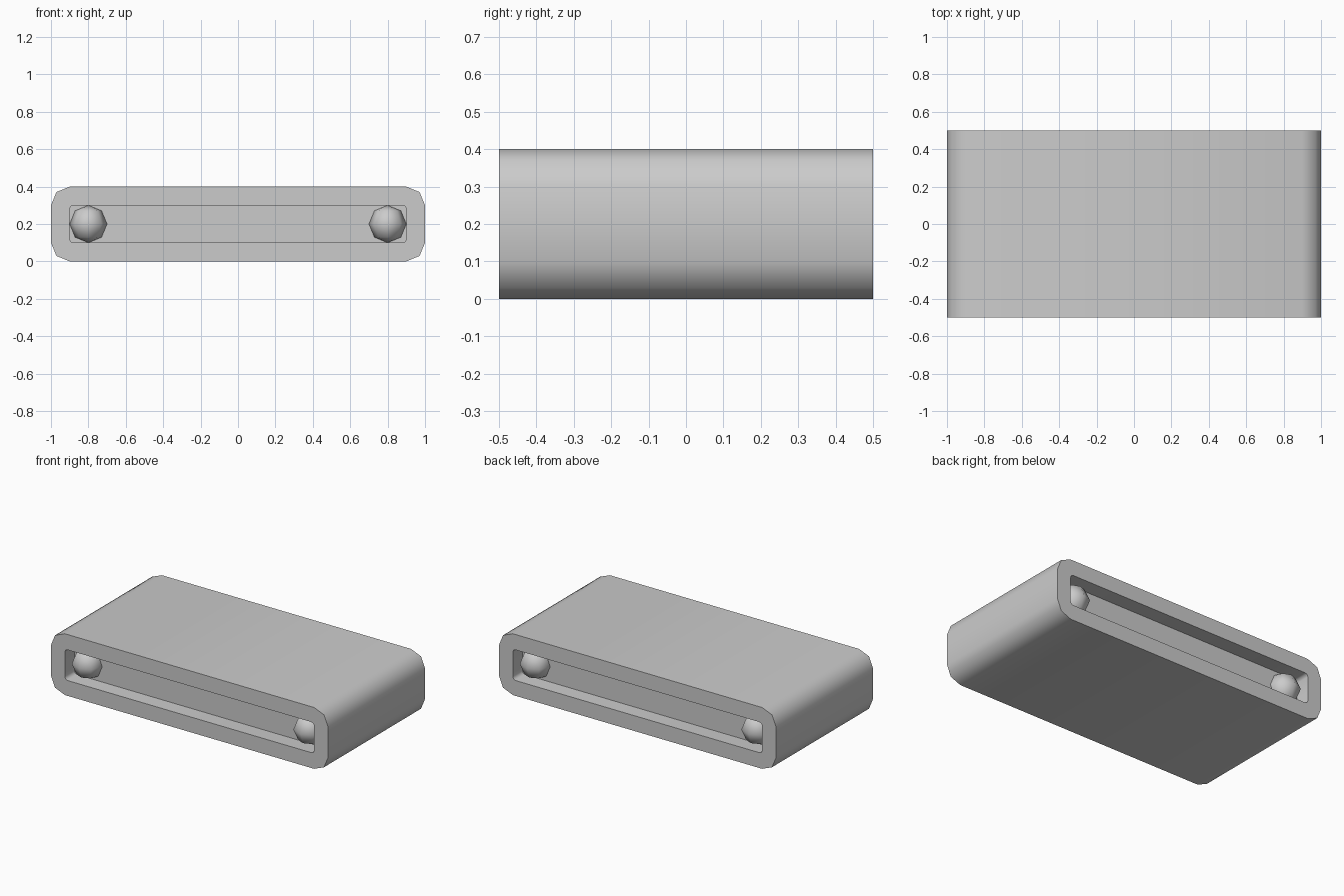
import bpy, bmesh
from math import sin, cos, pi, radians

if "Cube" in bpy.data.objects:
    bpy.data.objects.remove(bpy.data.objects["Cube"])


def rounded_rect(half_w, half_h, r, y, segs=2, zc=0.2):
    """Points of a rounded rectangle in the XZ plane."""
    pts = []
    corners = [(1, 1), (-1, 1), (-1, -1), (1, -1)]
    for i, (sx, sz) in enumerate(corners):
        for k in range(segs + 1):
            a = (i + k / segs) * pi / 2
            pts.append((sx * (half_w - r) + r * cos(a), y,
                        zc + sz * (half_h - r) + r * sin(a)))
    return pts


def finish(bm, name, angle):
    bmesh.ops.recalc_face_normals(bm, faces=bm.faces)
    mesh = bpy.data.meshes.new(name)
    bm.to_mesh(mesh)
    bm.free()
    obj = bpy.data.objects.new(name, mesh)
    bpy.context.collection.objects.link(obj)
    bpy.ops.object.select_all(action='DESELECT')
    obj.select_set(True)
    bpy.context.view_layer.objects.active = obj
    bpy.ops.object.shade_smooth_by_angle(angle=radians(angle))
    return obj


# Body: one skin running from front pocket floor, over the shell, to the back pocket floor
DEPTH = 0.1
outer, inner = (1.0, 0.2, 0.1), (0.9, 0.1, 0.02)
sections = [(inner, -0.5 + DEPTH), (inner, -0.5), (outer, -0.5),
            (outer, 0.5), (inner, 0.5), (inner, 0.5 - DEPTH)]
bm = bmesh.new()
rings = [[bm.verts.new(p) for p in rounded_rect(*s, y)] for s, y in sections]
for a, b in zip(rings, rings[1:]):
    n = len(a)
    for i in range(n):
        j = (i + 1) % n
        bm.faces.new((a[i], a[j], b[j], b[i]))
bm.faces.new(rings[0])
bm.faces.new(rings[-1])
finish(bm, "body", 50)

# Lamps: low-poly balls half sunk in each pocket floor
for end, y in (("front", -0.4), ("back", 0.4)):
    for side, x in (("left", -0.8), ("right", 0.8)):
        bm = bmesh.new()
        bmesh.ops.create_uvsphere(bm, u_segments=8, v_segments=4, radius=0.1)
        bmesh.ops.translate(bm, verts=bm.verts, vec=(x, y, 0.2))
        finish(bm, f"{end}_{side}_lamp", 60)
